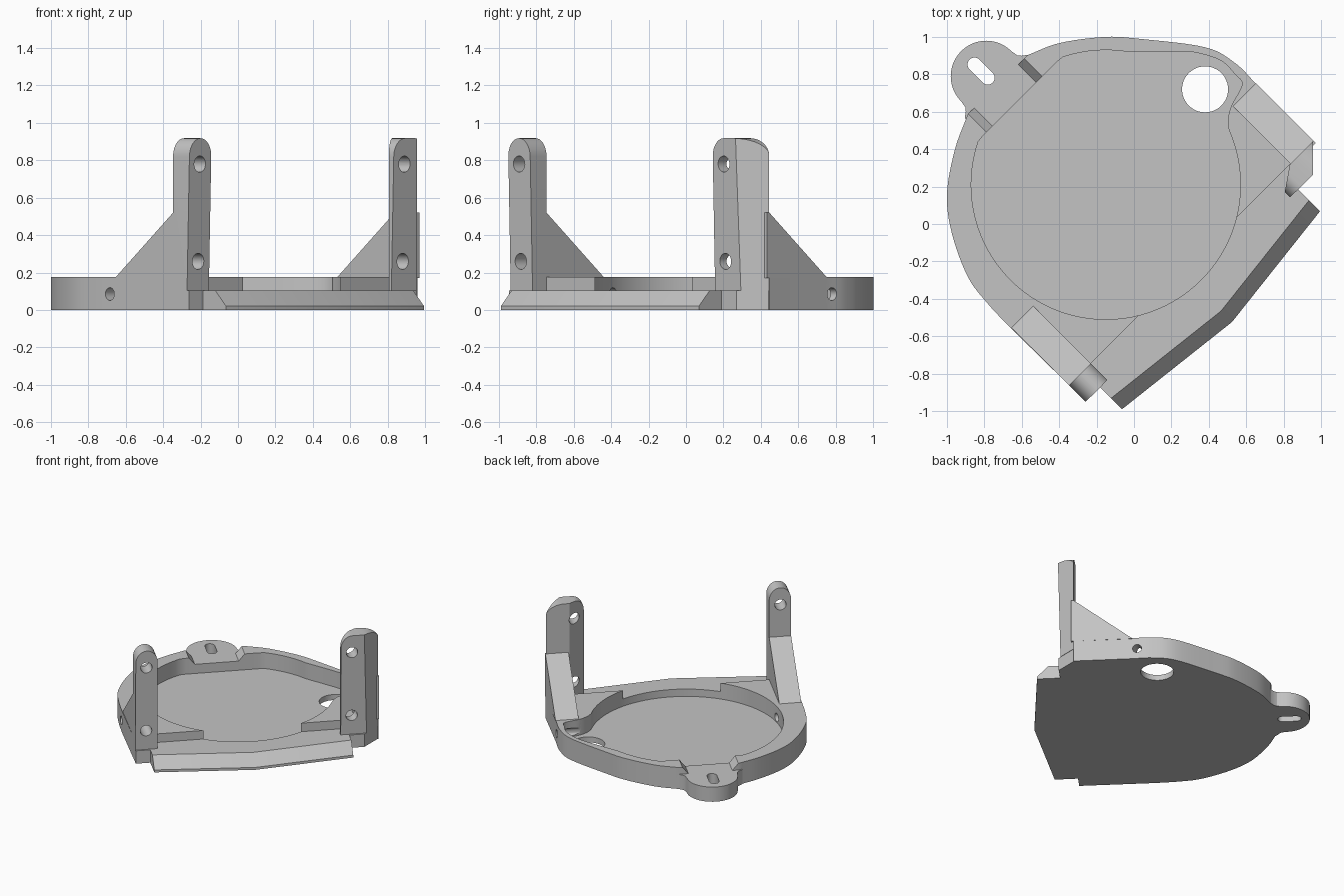
import bpy, bmesh, math
from mathutils import Vector

if "Cube" in bpy.data.objects:
    bpy.data.objects.remove(bpy.data.objects["Cube"], do_unlink=True)

grey = bpy.data.materials.new("plain_grey")
grey.use_nodes = True
grey.diffuse_color = (0.55, 0.55, 0.55, 1)
grey.node_tree.nodes["Principled BSDF"].inputs["Base Color"].default_value = (0.55, 0.55, 0.55, 1)

R = math.sqrt(0.5)


def P(u, v, z=0.0):
    """u runs to the open front corner, v across it."""
    return Vector(((u + v) * R, (v - u) * R, z))


def loft(name, rings):
    """Closed solid through rings of equal point count."""
    bm = bmesh.new()
    vs = [[bm.verts.new(p) for p in ring] for ring in rings]
    n = len(vs[0])
    for a, b in zip(vs, vs[1:]):
        for i in range(n):
            j = (i + 1) % n
            bm.faces.new((a[i], a[j], b[j], b[i]))
    bm.faces.new(vs[0][::-1])
    bm.faces.new(vs[-1])
    bmesh.ops.recalc_face_normals(bm, faces=bm.faces)
    me = bpy.data.meshes.new(name)
    bm.to_mesh(me)
    bm.free()
    me.materials.append(grey)
    ob = bpy.data.objects.new(name, me)
    bpy.context.collection.objects.link(ob)
    return ob


def prism(name, pts, z0, z1):
    return loft(name, [[Vector((p[0], p[1], z)) for p in pts] for z in (z0, z1)])


def rod(start, end, r, n=32):
    """Round cutter between two points."""
    q = (end - start).to_track_quat('Z', 'Y')
    ring = [q @ Vector((r * math.cos(2 * math.pi * i / n), r * math.sin(2 * math.pi * i / n), 0))
            for i in range(n)]
    return loft("rod", [[p + c for p in ring] for c in (start, end)])


def smooth(pts, n=6):
    """Flowing curve through the points."""
    pts = [Vector(p) for p in pts]
    ext = [2 * pts[0] - pts[1]] + pts + [2 * pts[-1] - pts[-2]]
    out = []
    for a, b, c, d in zip(ext, ext[1:], ext[2:], ext[3:]):
        for k in range(n):
            t = k / n
            out.append(0.5 * (2 * b + (c - a) * t + (2 * a - 5 * b + 4 * c - d) * t * t
                              + (3 * b - a - 3 * c + d) * t ** 3))
    return out + [pts[-1]]


def combine(ob, other, op):
    m = ob.modifiers.new(op, 'BOOLEAN')
    m.operation, m.solver, m.object = op, 'EXACT', other
    bpy.context.view_layer.objects.active = ob
    bpy.ops.object.modifier_apply(modifier=m.name)
    bpy.data.objects.remove(other, do_unlink=True)


def finish(ob):
    bpy.ops.object.select_all(action='DESELECT')
    ob.select_set(True)
    bpy.context.view_layer.objects.active = ob
    bpy.ops.object.shade_smooth_by_angle(angle=math.radians(28))


RIM, PLATE, FLOOR, TAB = 0.175, 0.105, 0.045, 0.12
STEP = 0.364

# Raised rim body
left_curve = smooth([(-0.66, -0.556), (-0.78, -0.428), (-0.888, -0.283), (-0.973, -0.053),
                     (-1.0, 0.16), (-0.957, 0.40), (-0.888, 0.588)])
back_curve = smooth([(-0.567, 0.904), (-0.396, 0.968), (-0.155, 1.0), (0.03, 0.99),
                     (0.38, 0.945), (0.54, 0.861), (0.652, 0.75)])
outline = [P(STEP, -0.855)] + left_curve + back_curve + [P(STEP, 0.994)]
base = prism("base", outline, 0, RIM)

# Low front plate with a sloped lip
front = [(0.2, -0.854), (0.482, -0.854), (0.482, -0.745), (0.655, -0.745), (0.741, 0),
         (0.655, 0.752), (0.484, 0.752), (0.484, 0.866), (0.36, 0.99), (0.2, 0.99)]
lip = [(u - 0.083 if u > 0.6 else u, v) for u, v in front]
combine(base, loft("front_plate", [[P(u, v, 0) for u, v in front],
                                   [P(u, v, 0.02) for u, v in front],
                                   [P(u, v, PLATE) for u, v in lip]]), 'UNION')

# Mounting tab
arc = [math.pi * (0.5 + i / 24) for i in range(25)]
tab = [P(-1.117 + 0.19 * math.cos(a), 0.19 * math.sin(a)) for a in arc]
neck = [(-1.08, 0.196), (-1.06, 0.212), (-1.04, 0.24), (-0.95, 0.24)]
tab += [P(u, -v) for u, v in neck] + [P(u, v) for u, v in reversed(neck)]
combine(base, prism("tab", tab, 0, TAB), 'UNION')

# Round recess with a flat beside the tab, and its side pocket
circle = []
for i in range(96):
    a = 2 * math.pi * i / 96
    circle.append(P(max(-0.905, -0.255 + 0.72 * math.cos(a)), 0.042 + 0.72 * math.sin(a)))
combine(base, prism("recess", circle, FLOOR, 0.4), 'DIFFERENCE')
pocket = smooth([(-0.05, 0.92), (0.246, 0.923), (0.36, 0.91), (0.47, 0.87), (0.54, 0.80),
                 (0.578, 0.745), (0.52, 0.63), (0.503, 0.54), (0.525, 0.42)])
combine(base, prism("pocket", pocket + [Vector((0.2, 0.3))], FLOOR, 0.4), 'DIFFERENCE')

# Gap in the rim at the tab, with sloped ends
section = [(-0.165, TAB), (0.165, TAB), (0.21, RIM), (0.21, 0.3), (-0.21, 0.3), (-0.21, RIM)]
combine(base, loft("gap", [[P(u, v, z) for v, z in section] for u in (-1.4, -0.85)]), 'DIFFERENCE')

# Slot, cable hole and side screw holes
slot = [P(-1.156 + 0.05 * s + 0.037 * math.cos(a), 0.037 * math.sin(a))
        for s, off in ((-1, 0), (1, math.pi)) for a in [t + off for t in arc]]
combine(base, prism("slot", slot, -0.1, 0.4), 'DIFFERENCE')
combine(base, rod(Vector((0.38, 0.72, -0.1)), Vector((0.38, 0.72, 0.4)), 0.123, 48), 'DIFFERENCE')
for v0, v1 in ((-1.0, -0.55), (0.7, 1.1)):
    combine(base, rod(P(-0.11, v0, 0.085), P(-0.11, v1, 0.085), 0.034), 'DIFFERENCE')
finish(base)


def leg(name, v0, v1, peak0, peak1, g0, g1):
    """Upright with rounded top and slightly leaning front, plus a sloped gusset."""
    quarter = [math.pi / 2 * i / 10 for i in range(11)]
    low, high = 0.82, 0.918
    prof = [(v0, PLATE), (v1, PLATE)]
    prof += [(peak1 + (v1 - peak1) * math.cos(a), low + (high - low) * math.sin(a)) for a in quarter]
    prof += [(peak0 + (v0 - peak0) * math.sin(a), low + (high - low) * math.cos(a)) for a in quarter]
    ob = loft(name, [[P(STEP, v, z) for v, z in prof],
                     [P(0.467 + 0.025 * z, v, z) for v, z in prof]])
    tri = [(-0.07, RIM - 0.005), (0.38, RIM - 0.005), (0.38, 0.52), (STEP, 0.52), (-0.07, RIM)]
    gusset = loft("gusset", [[P(u, v, z) for u, z in tri] for v in (g0, g1)])
    return ob, gusset


def drill(ob, v):
    for z in (0.26, 0.78):
        combine(ob, rod(P(0.3, v, z), P(0.6, v, z), 0.043), 'DIFFERENCE')
    finish(ob)


# Right leg
right_leg, gusset = leg("right_leg", -0.855, -0.69, -0.773, -0.772, -0.855, -0.69)
combine(right_leg, gusset, 'UNION')
drill(right_leg, -0.775)

# Left leg, with corners cut across
left_leg, gusset = leg("left_leg", 0.69, 0.994, 0.775, 0.85, 0.82, 0.994)
outer = [P(0.35, 1.004), P(0.6, 0.754), P(0.7, 1.1)]
inner = [P(0.36, 0.82), P(0.45, 0.69), P(0.45, 0.6), P(0.3, 0.6), P(0.3, 0.82)]
for cut in (outer, inner):
    combine(left_leg, prism("corner", cut, 0, 1.2), 'DIFFERENCE')
combine(left_leg, gusset, 'UNION')
drill(left_leg, 0.772)
